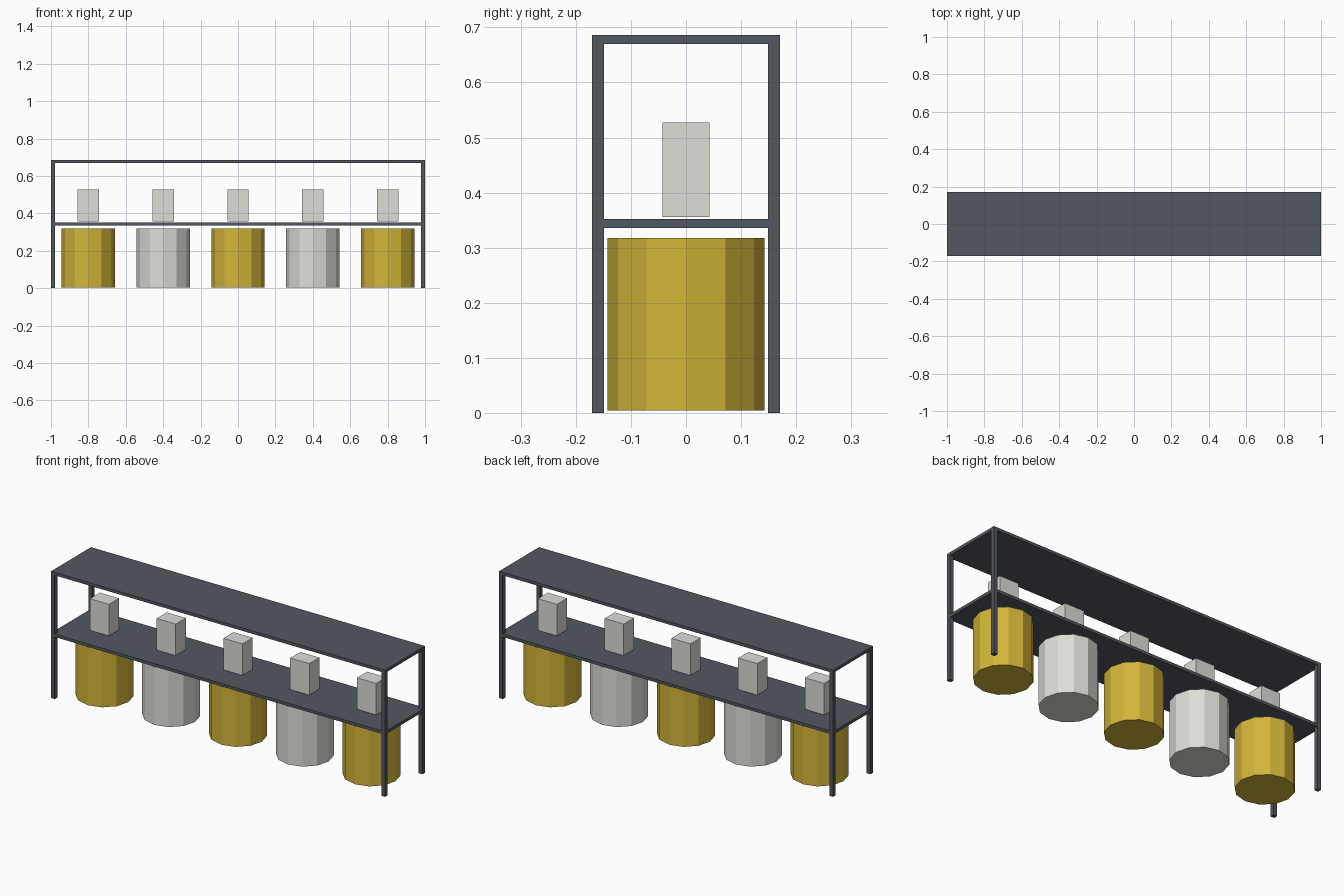
import bpy

cube = bpy.data.objects.get("Cube")
if cube:
    bpy.data.objects.remove(cube, do_unlink=True)


def to_linear(c):
    c /= 255
    return c / 12.92 if c <= 0.04045 else ((c + 0.055) / 1.055) ** 2.4


def material(name, rgb):
    colour = [to_linear(c) for c in rgb] + [1]
    mat = bpy.data.materials.new(name)
    mat.use_nodes = True
    mat.diffuse_color = colour
    mat.node_tree.nodes["Principled BSDF"].inputs["Base Color"].default_value = colour
    return mat


slate = material("slate_grey", (82, 87, 96))
gold = material("gold", (211, 182, 57))
pale = material("pale_grey", (221, 222, 215))


def box(name, mat, x, y, z):
    """Box from (min, max) ranges on each axis."""
    ranges = (x, y, z)
    bpy.ops.mesh.primitive_cube_add(size=1, location=[(a + b) / 2 for a, b in ranges])
    ob = bpy.context.object
    ob.name = name
    ob.scale = [b - a for a, b in ranges]
    ob.data.materials.append(mat)
    bpy.ops.object.transform_apply(location=False, rotation=False, scale=True)


def drum(name, mat, x):
    """Twelve-sided flat-shaded drum just above the floor."""
    low, high = 0.004, 0.318
    bpy.ops.mesh.primitive_cylinder_add(vertices=12, radius=0.143, depth=high - low,
                                        location=(x, 0, (low + high) / 2))
    ob = bpy.context.object
    ob.name = name
    ob.data.materials.append(mat)


HALF_X, HALF_Y, TOP, POST = 1.0, 0.171, 0.686, 0.022

# Shelves
for name, low, high in (("middle_shelf", 0.336, 0.352), ("top_shelf", 0.67, TOP)):
    box(name, slate, (-HALF_X, HALF_X), (-HALF_Y, HALF_Y), (low, high))

# Corner posts
for side, sx in (("right", -1), ("left", 1)):
    for end, sy in (("front", -1), ("back", 1)):
        box(f"{end}_{side}_post", slate,
            sorted((sx * HALF_X, sx * (HALF_X - POST))),
            sorted((sy * HALF_Y, sy * (HALF_Y - POST))), (0, TOP))

# Drums below the shelf, boxes standing on it
for i in range(5):
    x = (i - 2) * 0.4
    drum(f"drum_{i + 1}", pale if i % 2 else gold, x)
    box(f"carton_{i + 1}", pale, (x - 0.057, x + 0.057), (-0.043, 0.043), (0.356, 0.527))
